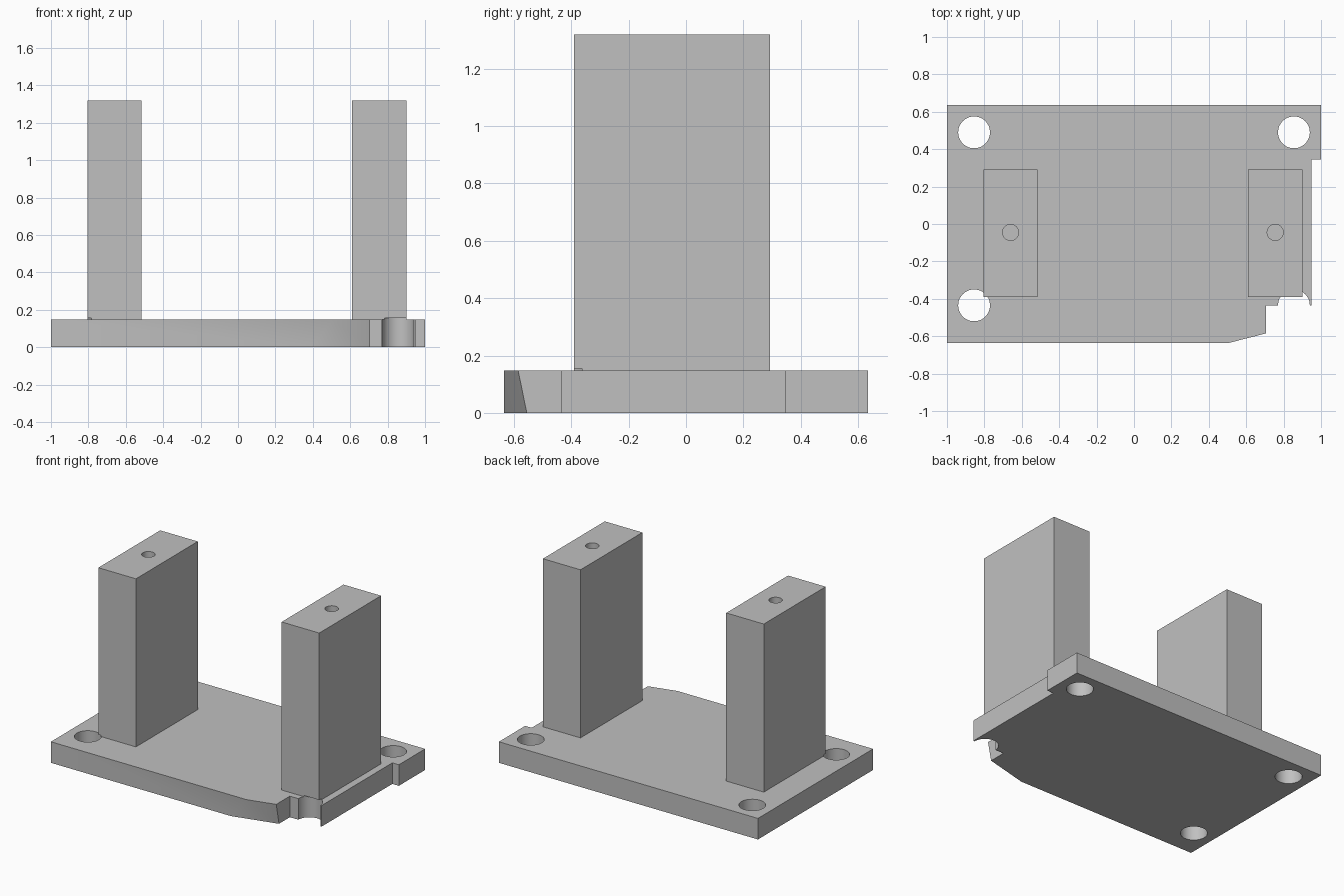
import bpy
import bmesh
import math

if "Cube" in bpy.data.objects:
    bpy.data.objects.remove(bpy.data.objects["Cube"])

PLATE_TOP, POST_TOP, CUT_TOP = 0.147, 1.32, 0.155
HOLE_X, HOLE_R = 0.855, 0.085
FRONT_Y, BACK_Y = -0.435, 0.49

grey = bpy.data.materials.new("plain grey")
grey.use_nodes = True
colour = (0.53, 0.53, 0.53, 1)
grey.diffuse_color = colour
grey.node_tree.nodes["Principled BSDF"].inputs["Base Color"].default_value = colour


def loft(name, bottom, top, z0, z1):
    """Solid between two matching outlines at two heights."""
    bm = bmesh.new()
    low = [bm.verts.new((x, y, z0)) for x, y in bottom]
    high = [bm.verts.new((x, y, z1)) for x, y in top]
    bm.faces.new(low)
    bm.faces.new(high)
    n = len(low)
    for i in range(n):
        j = (i + 1) % n
        bm.faces.new((low[i], low[j], high[j], high[i]))
    bmesh.ops.recalc_face_normals(bm, faces=bm.faces)
    mesh = bpy.data.meshes.new(name)
    bm.to_mesh(mesh)
    bm.free()
    mesh.materials.append(grey)
    obj = bpy.data.objects.new(name, mesh)
    bpy.context.collection.objects.link(obj)
    return obj


def drill(obj, x, y, r, z0, z1):
    """Cut a vertical round hole and discard the cutter."""
    ring = [(x + r * math.cos(a), y + r * math.sin(a))
            for a in (math.tau * i / 48 for i in range(48))]
    cutter = loft("hole_cutter", ring, ring, z0, z1)
    cutter.hide_render = True
    mod = obj.modifiers.new("hole", "BOOLEAN")
    mod.operation, mod.solver, mod.object = "DIFFERENCE", "EXACT", cutter
    bpy.context.view_layer.objects.active = obj
    bpy.ops.object.modifier_apply(modifier=mod.name)
    bpy.data.objects.remove(cutter)


# Base plate with side recess, stepped corner and twisted front chamfer
outline = [(-1, -0.635), (-1, 0.635), (1, 0.635), (1, 0.345), (0.95, 0.345),
           (0.95, FRONT_Y), (0.705, FRONT_Y)]
plate = loft("base_plate",
             outline + [(0.705, -0.555), (0.39, -0.635)],
             outline + [(0.705, -0.585), (0.51, -0.635)], 0, PLATE_TOP)
mounts = [(-HOLE_X, FRONT_Y), (-HOLE_X, BACK_Y), (HOLE_X, FRONT_Y), (HOLE_X, BACK_Y)]
for x, y in mounts:
    drill(plate, x, y, HOLE_R, -0.1, CUT_TOP)

# Upright posts, relieved over the front mounting holes, with screw holes on top
posts = []
for name, cx, side in (("right_post", -0.66, -1), ("left_post", 0.755, 1)):
    x0, x1, y0, y1 = cx - 0.145, cx + 0.145, -0.39, 0.292
    box = [(x0, y0), (x1, y0), (x1, y1), (x0, y1)]
    post = loft(name, box, box, PLATE_TOP, POST_TOP)
    drill(post, side * HOLE_X, FRONT_Y, HOLE_R, 0, CUT_TOP)
    drill(post, cx, -0.045, 0.043, POST_TOP - 0.4, POST_TOP + 0.1)
    posts.append(post)

# Smooth hole walls, sharp edges elsewhere
bpy.ops.object.select_all(action="DESELECT")
for obj in [plate] + posts:
    obj.select_set(True)
bpy.context.view_layer.objects.active = plate
bpy.ops.object.shade_smooth_by_angle(angle=math.radians(30))
